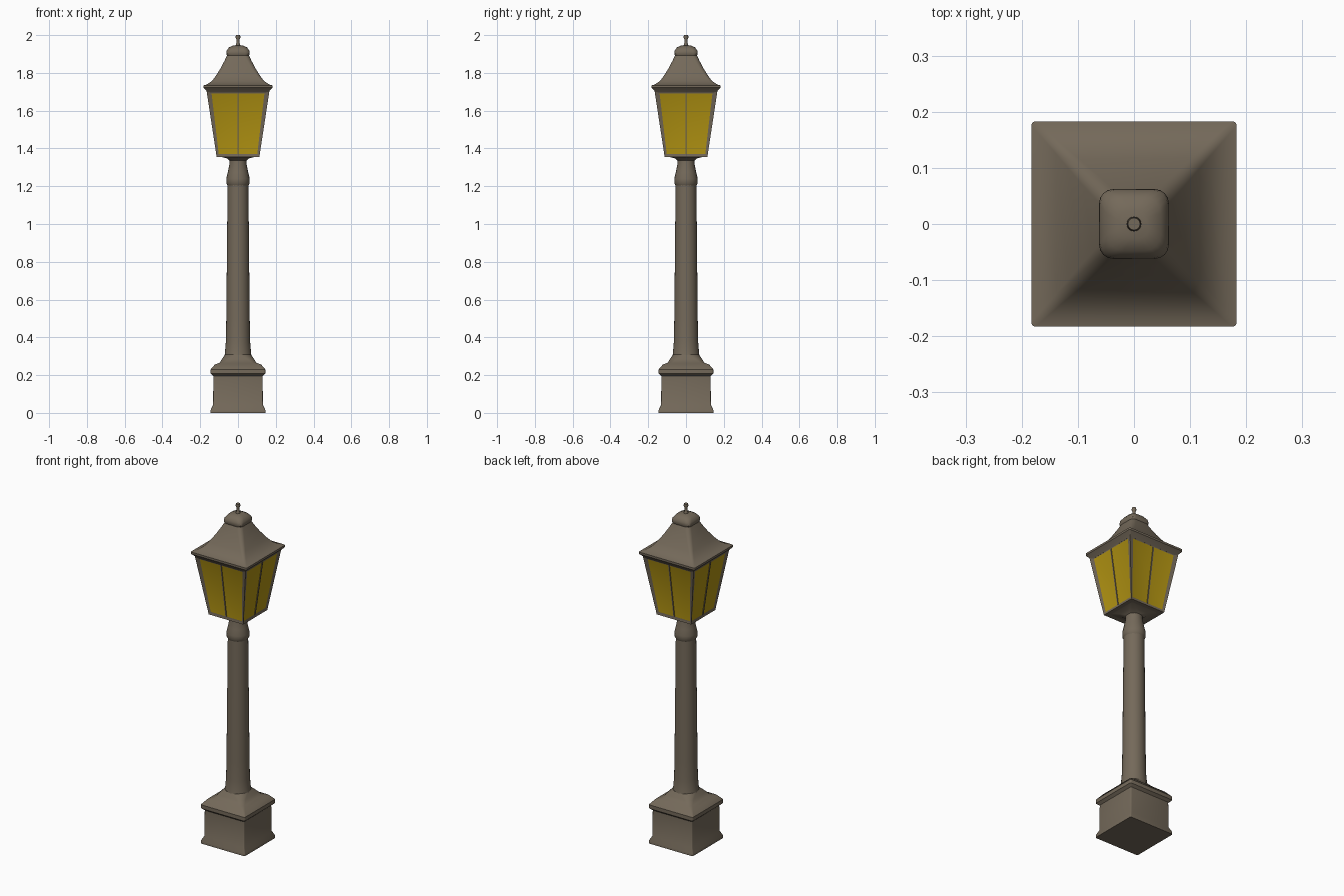
import bpy, bmesh, math
from mathutils import Vector, Matrix

if "Cube" in bpy.data.objects:
    bpy.data.objects.remove(bpy.data.objects["Cube"])


def material(name, rgb):
    m = bpy.data.materials.new(name)
    m.diffuse_color = (*rgb, 1)
    m.use_nodes = True
    m.node_tree.nodes["Principled BSDF"].inputs["Base Color"].default_value = m.diffuse_color
    return m


METAL = material("brown_grey_metal", (0.175, 0.142, 0.102))
GLASS = material("amber_glass", (0.43, 0.285, 0.006))


def finish(name, bm, mats, angle=35):
    bmesh.ops.recalc_face_normals(bm, faces=bm.faces)
    me = bpy.data.meshes.new(name)
    bm.to_mesh(me)
    bm.free()
    for m in mats:
        me.materials.append(m)
    ob = bpy.data.objects.new(name, me)
    bpy.context.collection.objects.link(ob)
    bpy.ops.object.select_all(action='DESELECT')
    ob.select_set(True)
    bpy.context.view_layer.objects.active = ob
    bpy.ops.object.shade_smooth_by_angle(angle=math.radians(angle))
    return ob


def section(half, r, seg):
    """Rounded square: half width and corner radius (r = half gives a circle)."""
    pts = []
    for q in range(4):
        a0 = q * math.pi / 2
        mid = a0 + math.pi / 4
        cx = math.copysign(half - r, math.cos(mid))
        cy = math.copysign(half - r, math.sin(mid))
        for i in range(seg + 1):
            a = a0 + i / seg * math.pi / 2
            pts.append((cx + r * math.cos(a), cy + r * math.sin(a)))
    return pts


def loft(name, profile, seg=5, angle=35):
    """profile rows: half width, corner radius, height"""
    bm = bmesh.new()
    rings = [[bm.verts.new((x, y, z)) for x, y in section(h, r, seg)]
             for h, r, z in profile]
    n = len(rings[0])
    for a, b in zip(rings, rings[1:]):
        for i in range(n):
            j = (i + 1) % n
            bm.faces.new((a[i], a[j], b[j], b[i]))
    bm.faces.new(rings[0][::-1])
    bm.faces.new(rings[-1])
    bmesh.ops.remove_doubles(bm, verts=bm.verts, dist=1e-5)
    return finish(name, bm, [METAL], angle)


# Square plinth with a foot band and a moulded cap
loft("plinth", [
    (.145, .006, 0), (.145, .006, .015), (.132, .006, .042),
    (.130, .006, .195), (.145, .010, .208), (.145, .010, .230),
    (.122, .012, .257), (.098, .020, .264), (.085, .035, .285),
    (.068, .060, .31)], seg=3)

# Round post, slightly flared at the foot
loft("post", [
    (.080, .080, .27), (.070, .070, .31), (.064, .064, .38), (.062, .062, .50),
    (.058, .058, .90), (.055, .055, 1.21)], seg=7)

# Collar and neck under the lantern
loft("collar", [
    (.052, .052, 1.20), (.062, .062, 1.215), (.062, .062, 1.24),
    (.054, .054, 1.275), (.046, .046, 1.315), (.044, .040, 1.335),
    (.060, .020, 1.348), (.100, .008, 1.358)], seg=5)

# Tapered lantern with recessed glass on four sides
Z0, Z1, H0, H1 = 1.355, 1.715, .113, .168
bm = bmesh.new()
bmesh.ops.create_cube(bm, size=2)
for v in bm.verts:
    h, z = (H1, Z1) if v.co.z > 0 else (H0, Z0)
    v.co = (v.co.x * h, v.co.y * h, z)
bm.normal_update()
for f in [f for f in bm.faces if abs(f.normal.z) < .5]:
    n = f.normal.copy()
    bmesh.ops.inset_individual(bm, faces=[f], thickness=.01)
    side = Vector((-n.y, n.x, 0)).normalized()
    out = Vector((n.x, n.y, 0)).normalized()
    c = f.calc_center_median()
    for v in f.verts:
        z, w = (1.692, .140) if v.co.z > c.z else (1.371, .102)
        depth = H0 + (H1 - H0) * (z - Z0) / (Z1 - Z0) - .006
        v.co = side * math.copysign(w, v.co.dot(side)) + out * depth
        v.co.z = z
    f.material_index = 1
finish("lantern", bm, [METAL, GLASS], 25)

# One thin upright glazing bar on each pane
for k, name in enumerate(("front", "right", "back", "left")):
    bm = bmesh.new()
    bmesh.ops.create_cube(bm, size=1)
    for v in bm.verts:
        z = 1.693 if v.co.z > 0 else 1.371
        d = H0 + (H1 - H0) * (z - Z0) / (Z1 - Z0) - .006
        v.co = (v.co.x * .007, -d + v.co.y * .008, z)
    bmesh.ops.transform(bm, matrix=Matrix.Rotation(k * math.pi / 2, 4, 'Z'),
                        verts=bm.verts)
    finish("glazing_bar_" + name, bm, [METAL])

# Overhanging eaves and bell-shaped roof ending in a rounded cap
loft("roof", [
    (.160, .004, 1.695), (.170, .006, 1.708), (.183, .008, 1.722),
    (.183, .008, 1.734), (.166, .010, 1.738), (.138, .014, 1.757),
    (.117, .018, 1.785), (.092, .022, 1.825), (.071, .024, 1.865),
    (.058, .024, 1.892), (.062, .024, 1.902), (.060, .026, 1.918),
    (.048, .030, 1.935), (.026, .020, 1.945)], seg=4, angle=40)

# Small finial spike
loft("finial", [
    (.016, .016, 1.938), (.009, .009, 1.955), (.008, .008, 1.975),
    (.013, .013, 1.988), (.011, .011, 2.0)], seg=3)
